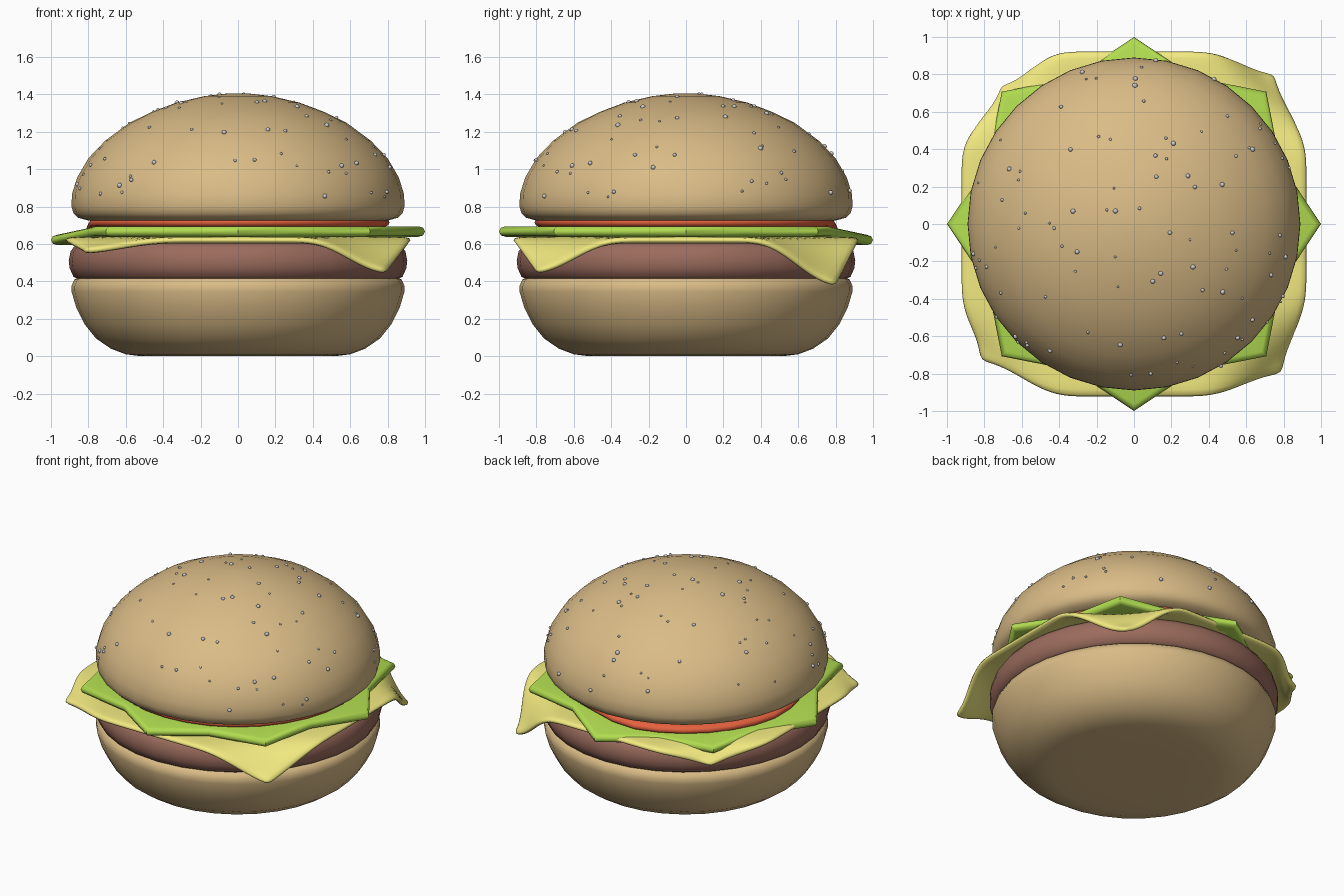
import bpy, bmesh, math, random
from mathutils import Matrix

if "Cube" in bpy.data.objects:
    bpy.data.objects.remove(bpy.data.objects["Cube"])

random.seed(4)


def material(name, rgb):
    m = bpy.data.materials.new(name)
    m.diffuse_color = (*rgb, 1)
    m.use_nodes = True
    m.node_tree.nodes["Principled BSDF"].inputs["Base Color"].default_value = m.diffuse_color
    return m


def finish(name, bm, mat=None, angle=50):
    bmesh.ops.recalc_face_normals(bm, faces=bm.faces)
    me = bpy.data.meshes.new(name)
    bm.to_mesh(me)
    bm.free()
    ob = bpy.data.objects.new(name, me)
    bpy.context.collection.objects.link(ob)
    if mat:
        me.materials.append(mat)
    bpy.ops.object.select_all(action='DESELECT')
    ob.select_set(True)
    bpy.context.view_layer.objects.active = ob
    bpy.ops.object.shade_smooth_by_angle(angle=math.radians(angle))
    return ob


def smooth(a, b, t):
    t = min(max((t - a) / (b - a), 0), 1)
    return t * t * (3 - 2 * t)


def sag(x, y):
    # Thin slices droop slightly towards the back left
    return 0.045 * smooth(0.4, 0.68, (y - x) * 0.7071)


def turned(name, profile, mat, segs=32, shape=lambda i: 1, drop=lambda x, y: 0):
    """Turn a (radius, z) profile, bottom to top, about the z axis."""
    bm = bmesh.new()
    rings = []
    for r, z in profile:
        ring = []
        for i in range(segs):
            a = 2 * math.pi * i / segs
            x, y = r * shape(i) * math.cos(a), r * shape(i) * math.sin(a)
            ring.append(bm.verts.new((x, y, z - drop(x, y))))
        rings.append(ring)
    for lo, hi in zip(rings, rings[1:]):
        for i in range(segs):
            j = (i + 1) % segs
            bm.faces.new((lo[i], lo[j], hi[j], hi[i]))
    bm.faces.new(rings[0][::-1])
    bm.faces.new(rings[-1])
    return finish(name, bm, mat)


bread = material("bread", (0.70, 0.50, 0.24))
meat = material("meat", (0.33, 0.15, 0.11))
yellow = material("cheese_yellow", (0.90, 0.83, 0.22))
green = material("leaf_green", (0.44, 0.72, 0.08))
red = material("tomato_red", (0.78, 0.12, 0.05))

# Buns and patty
turned("bottom_bun", [(0.3, 0), (0.52, 0.0), (0.60, 0.01), (0.68, 0.04), (0.76, 0.095),
                      (0.82, 0.17), (0.865, 0.26), (0.89, 0.345), (0.89, 0.375),
                      (0.875, 0.41), (0.85, 0.42), (0.3, 0.42)], bread)
turned("patty", [(0.4, 0.41), (0.85, 0.41), (0.88, 0.425), (0.9, 0.47), (0.905, 0.51),
                 (0.895, 0.56), (0.87, 0.595), (0.83, 0.61), (0.4, 0.61)], meat)
dome = [(0.89, 0.80), (0.888, 0.865), (0.86, 0.955), (0.80, 1.058), (0.71, 1.152),
        (0.58, 1.248), (0.46, 1.306), (0.33, 1.355), (0.18, 1.39), (0.05, 1.405)]
turned("top_bun", [(0.3, 0.72), (0.7, 0.72), (0.80, 0.725), (0.855, 0.74),
                   (0.88, 0.765)] + dome, bread)

# Lettuce: eight-pointed leaf
turned("lettuce", [(0.3, 0.638), (0.7, 0.638), (0.965, 0.638), (0.99, 0.646), (1.0, 0.666),
                   (0.99, 0.686), (0.965, 0.694), (0.7, 0.694), (0.3, 0.694)],
       green, 16, lambda i: 0.847 if i % 2 else 1.0, sag)

# Tomato slice
turned("tomato", [(0.3, 0.69), (0.6, 0.69), (0.78, 0.69), (0.803, 0.70), (0.81, 0.715),
                  (0.803, 0.732), (0.78, 0.742), (0.6, 0.745), (0.3, 0.745)],
       red, 32, drop=sag)

# Cheese: square slice with its four corners draped to different heights
corners = {(1, -1): (0.79, -0.80, 0.445), (-1, -1): (-0.82, -0.73, 0.56),
           (1, 1): (0.75, 0.80, 0.375), (-1, 1): (-0.71, 0.74, 0.53)}
bm = bmesh.new()
bmesh.ops.create_grid(bm, x_segments=24, y_segments=24, size=1)
for v in bm.verts:
    u, w = v.co.x, v.co.y
    cx, cy, cz = corners[(1 if u > 0 else -1, 1 if w > 0 else -1)]
    k = smooth(0.35, 1.05, abs(u * w))
    v.co = (0.925 * u + k * (cx - math.copysign(0.925, u)),
            0.925 * w + k * (cy - math.copysign(0.925, w)),
            0.62 + k * (cz - 0.62))
cheese = finish("cheese", bm, yellow)
sol = cheese.modifiers.new("thickness", 'SOLIDIFY')
sol.thickness = 0.036
sol.offset = 0
sub = cheese.modifiers.new("soften", 'SUBSURF')
sub.levels = sub.render_levels = 1

# Seeds scattered over the top bun
bm = bmesh.new()
for _ in range(95):
    z = random.uniform(0.85, 1.402)
    for (r0, z0), (r1, z1) in zip(dome, dome[1:]):
        if z0 <= z <= z1:
            r = r0 + (r1 - r0) * (z - z0) / (z1 - z0)
    a = random.uniform(0, 2 * math.pi)
    bmesh.ops.create_icosphere(bm, subdivisions=2, radius=random.uniform(0.006, 0.014),
                               matrix=Matrix.Translation((r * math.cos(a), r * math.sin(a), z)))
finish("seeds", bm)
